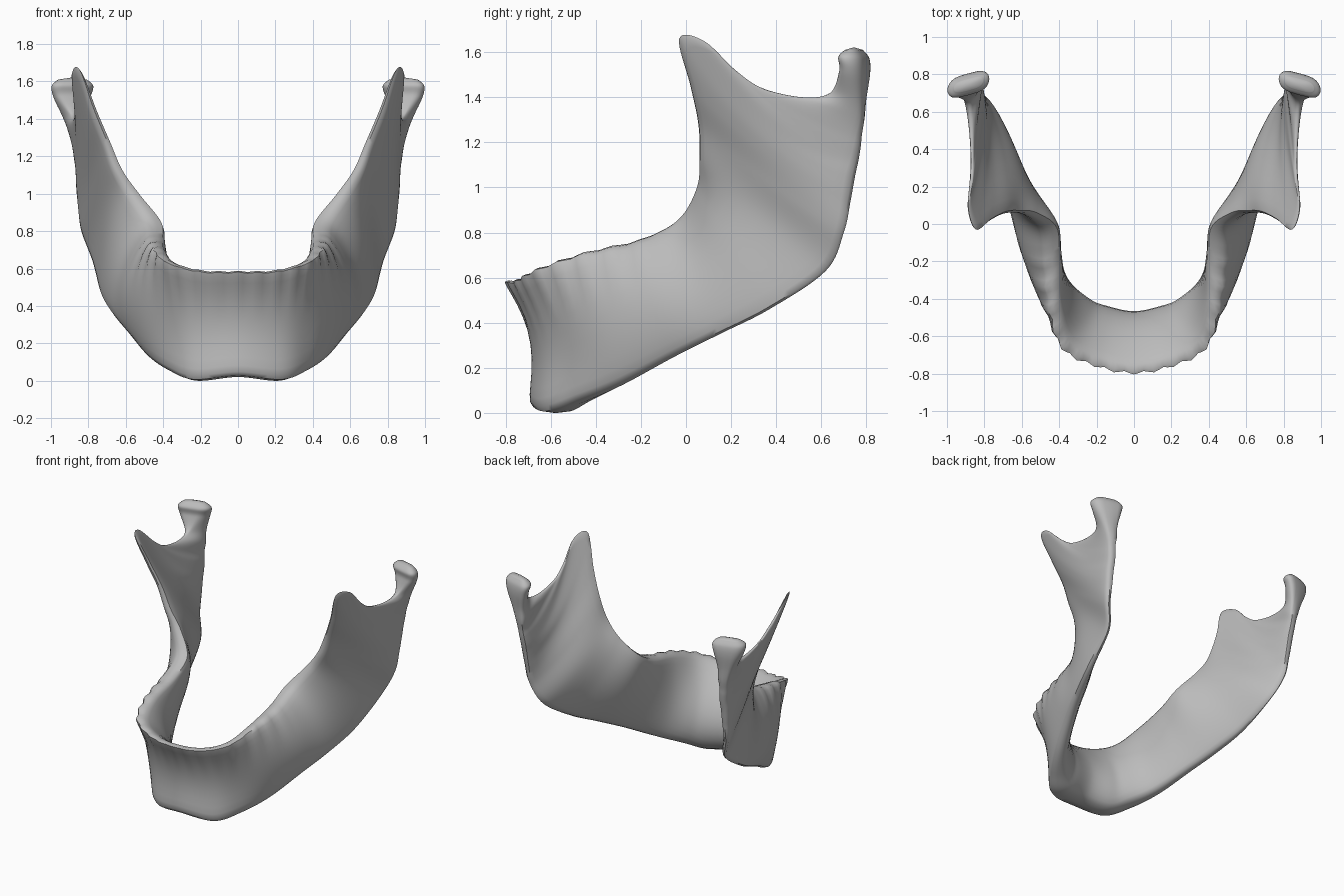
import bpy
import bmesh
import math
from mathutils import Vector

if "Cube" in bpy.data.objects:
    bpy.data.objects.remove(bpy.data.objects["Cube"], do_unlink=True)

SIDE_POINTS = 28   # points around one cross-section
SUBSTEPS = 8       # smooth steps between neighbouring stations
RIDGED_STATIONS = 4.5  # stations carrying tooth socket ridges

# Lower and rear border from chin to condyle: x, y, z, half thickness
LOWER_BORDER = [
    (0, -.62, .02, .13), (.22, -.57, 0, .125), (.34, -.45, .05, .1),
    (.45, -.28, .125, .07), (.56, -.05, .25, .055), (.645, .15, .35, .05),
    (.715, .37, .46, .04), (.765, .62, .63, .03), (.825, .7, .8, .035),
    (.835, .73, .94, .045), (.84, .75, 1.05, .05), (.84, .765, 1.12, .05),
    (.845, .775, 1.18, .05), (.85, .78, 1.23, .05), (.855, .79, 1.3, .06),
    (.87, .795, 1.39, .07), (.885, .805, 1.5, .1), (.885, .8, 1.57, .115),
    (.885, .775, 1.61, .08),
]
# Socket crest, front of the ramus, coronoid tip, notch and condyle
UPPER_BORDER = [
    (0, -.78, .585, .05), (.2, -.74, .59, .055), (.365, -.65, .64, .06),
    (.425, -.45, .71, .065), (.435, -.2, .77, .08), (.445, -.03, .86, .075),
    (.55, .05, 1, .06), (.64, .06, 1.13, .05), (.7, .055, 1.28, .04),
    (.77, .02, 1.45, .035), (.845, -.03, 1.66, .02), (.885, .08, 1.65, .012),
    (.87, .22, 1.52, .012), (.865, .34, 1.44, .012), (.87, .52, 1.4, .015),
    (.88, .64, 1.42, .02), (.89, .69, 1.52, .09), (.885, .69, 1.58, .115),
    (.885, .715, 1.61, .08),
]
# Outward angle, outward bulge, sag and half thickness halfway up
MIDDLE = [
    (-90, -.11, 0, .1), (-70, -.105, 0, .1), (-45, -.075, 0, .09),
    (-25, -.015, 0, .09), (-18, .013, 0, .095), (-16, .01, 0, .085),
    (-16, -.01, 0, .07), (-14, -.025, 0, .055), (-14, -.02, -.02, .045),
    (-14, -.01, -.05, .035), (-12, -.025, -.12, .03), (-10, -.025, -.12, .025),
    (-10, -.01, -.06, .025), (-10, 0, -.02, .025), (-10, 0, 0, .04),
    (-12, 0, 0, .055), (-15, 0, 0, .1), (-15, 0, 0, .115), (-15, 0, 0, .08),
]


def outward(degrees):
    angle = math.radians(degrees)
    return Vector((math.cos(angle), math.sin(angle), 0))


def through_three(low, mid, high, t):
    """Quadratic passing through low, mid and high at t = 0, 0.5 and 1."""
    return (low * (1 - t) * (1 - 2 * t) + mid * 4 * t * (1 - t)
            + high * t * (2 * t - 1))


def cross_section(lower, upper, middle):
    """Rounded slab outline from the lower border up to the crest and back."""
    low, high = Vector(lower[:3]), Vector(upper[:3])
    degrees, bulge, sag, thickness = middle
    normal = outward(degrees)
    mid = (low + high) / 2 + normal * bulge + Vector((0, 0, sag))
    ring = []
    for i in range(SIDE_POINTS):
        turn = math.tau * i / SIDE_POINTS
        height = (1 - math.cos(turn)) / 2
        width = through_three(lower[3], thickness, upper[3], height)
        side = math.copysign(abs(math.sin(turn)) ** .5, math.sin(turn))
        if i % (SIDE_POINTS // 2) == 0:
            side = 0
        ring.append(through_three(low, mid, high, height) + normal * width * side)
    return ring


def smooth_step(a, b, c, d, t):
    """Catmull-Rom point between b and c."""
    return (b * 2 + (c - a) * t + (a * 2 - b * 5 + c * 4 - d) * t ** 2
            + (b * 3 - a - c * 3 + d) * t ** 3) / 2


def add_socket_ridges(ring, station):
    """Scalloped outer face along the top of the tooth-bearing part."""
    fade = min(1, max(0, RIDGED_STATIONS - station))
    index = min(int(station), len(MIDDLE) - 2)
    part = station - index
    degrees = MIDDLE[index][0] * (1 - part) + MIDDLE[index + 1][0] * part
    wave = math.cos(station * math.tau * 2) * .008 * fade
    for i in range(1, SIDE_POINTS // 2 + 1):
        height = (1 - math.cos(math.tau * i / SIDE_POINTS)) / 2
        weight = max(0, (height - .6) / .4)
        ring[i] += outward(degrees) * wave * weight
        ring[i].z += wave * weight * .4


# Cross-sections, blended smoothly from the midline to the condyle
sections = [cross_section(*row) for row in zip(LOWER_BORDER, UPPER_BORDER, MIDDLE)]
reflected = [Vector((-p.x, p.y, p.z)) for p in sections[1]]
padded = [reflected] + sections + [sections[-1]]
rings = []
for s in range(len(sections) - 1):
    for step in range(SUBSTEPS):
        t = step / SUBSTEPS
        ring = [smooth_step(*points, t) for points in zip(*padded[s:s + 4])]
        add_socket_ridges(ring, s + t)
        rings.append(ring)
rings.append(sections[-1])
for point in rings[0]:
    point.x = 0

# Skin the left half and close the top of the condyle
bm = bmesh.new()
loops = [[bm.verts.new(p) for p in ring] for ring in rings]
for first, second in zip(loops, loops[1:]):
    for i in range(SIDE_POINTS):
        j = (i + 1) % SIDE_POINTS
        bm.faces.new((first[i], first[j], second[j], second[i]))
centre = sum(rings[-1], Vector()) / SIDE_POINTS
cap = bm.verts.new(centre + Vector((0, 0, .012)))
for i in range(SIDE_POINTS):
    bm.faces.new((loops[-1][i], loops[-1][(i + 1) % SIDE_POINTS], cap))
bmesh.ops.recalc_face_normals(bm, faces=bm.faces)
# An open half shell: make sure the chin faces forward
chin = min(bm.faces, key=lambda f: f.calc_center_median().y)
if chin.normal.y > 0:
    bmesh.ops.reverse_faces(bm, faces=bm.faces)
mesh = bpy.data.meshes.new("jaw_bone")
bm.to_mesh(mesh)
bm.free()

jaw = bpy.data.objects.new("jaw_bone", mesh)
bpy.context.collection.objects.link(jaw)

# Plain grey bone
grey = bpy.data.materials.new("bone_grey")
grey.use_nodes = True
colour = (.5, .5, .5, 1)
grey.diffuse_color = colour
grey.node_tree.nodes["Principled BSDF"].inputs["Base Color"].default_value = colour
mesh.materials.append(grey)

# Mirror the right half and shade smoothly
mirror = jaw.modifiers.new("mirror", "MIRROR")
mirror.use_clip = True
mirror.merge_threshold = .001
bpy.ops.object.select_all(action="DESELECT")
jaw.select_set(True)
bpy.context.view_layer.objects.active = jaw
bpy.ops.object.shade_smooth_by_angle(angle=math.radians(50))
